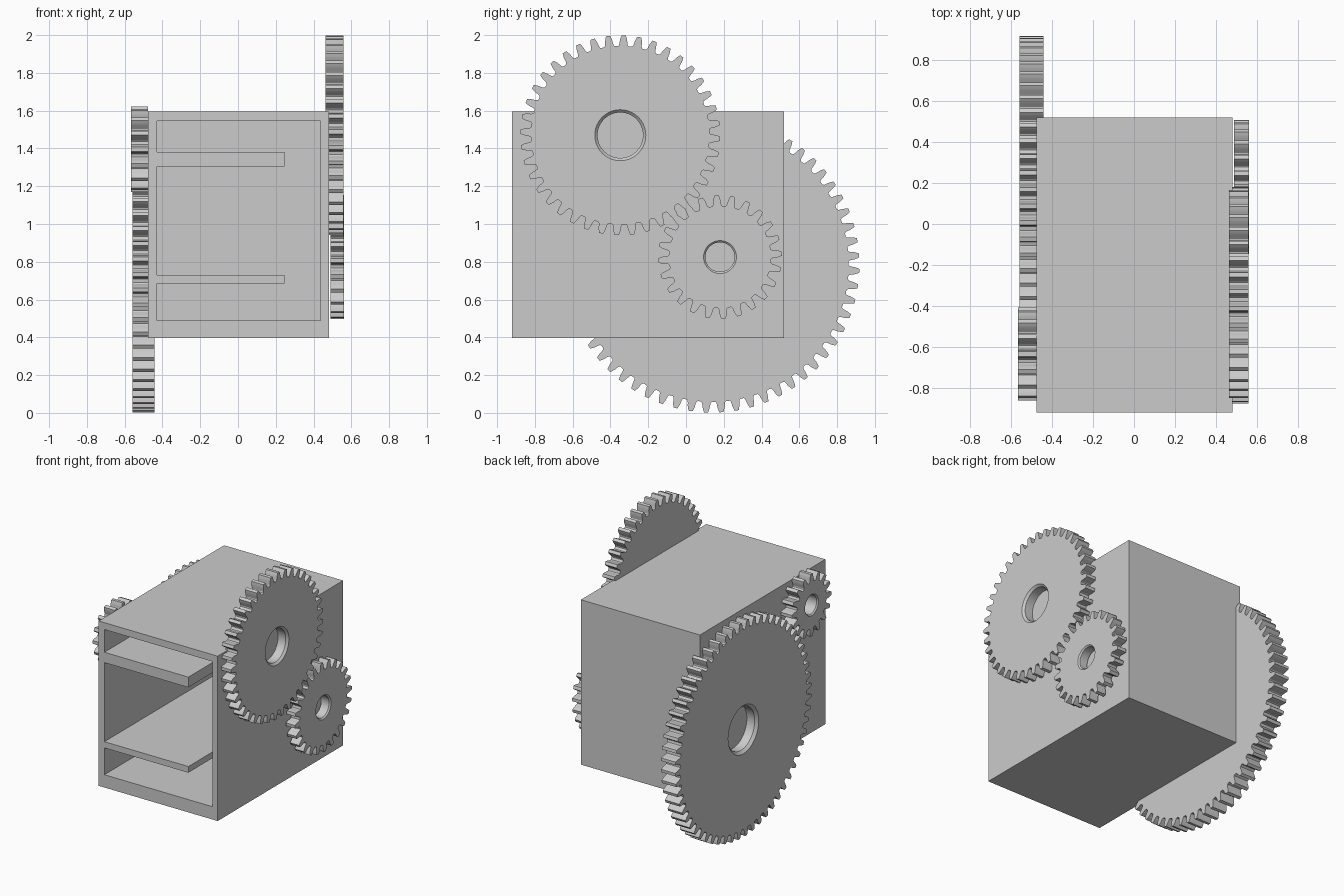
import bpy, bmesh, math

if "Cube" in bpy.data.objects:
    bpy.data.objects.remove(bpy.data.objects["Cube"], do_unlink=True)

GREY = (0.6, 0.6, 0.6, 1)
mat = bpy.data.materials.new("plain grey")
mat.use_nodes = True
mat.diffuse_color = GREY
mat.node_tree.nodes["Principled BSDF"].inputs["Base Color"].default_value = GREY

MODULE = 0.0252
# one tooth: (fraction of the pitch angle, height over the pitch circle in modules)
HALF_TOOTH = [(0.13, 1.0), (0.19, 0.5), (0.24, 0.0), (0.27, -0.6), (0.31, -1.05), (0.38, -1.25)]
TOOTH = [(-a, h) for a, h in reversed(HALF_TOOTH)] + HALF_TOOTH


def finish(name, bm):
    bmesh.ops.recalc_face_normals(bm, faces=bm.faces[:])
    mesh = bpy.data.meshes.new(name)
    bm.to_mesh(mesh)
    bm.free()
    mesh.materials.append(mat)
    obj = bpy.data.objects.new(name, mesh)
    bpy.context.collection.objects.link(obj)
    return obj


def bridge(bm, a, b):
    for i in range(len(a)):
        j = (i + 1) % len(a)
        bm.faces.new((a[i], a[j], b[j], b[i]))


def gear(name, teeth, cy, cz, x_in, x_out, bore, phase):
    """Spur gear on the x axis with a bore chamfered on its outer side."""
    pitch = 2 * math.pi / teeth
    profile = [(math.radians(phase) + (k + a) * pitch, MODULE * (teeth / 2 + h))
               for k in range(teeth) for a, h in TOOTH]
    bm = bmesh.new()

    def loop(x, radius=None):
        return [bm.verts.new((x, cy + (radius or r) * math.cos(t), cz + (radius or r) * math.sin(t)))
                for t, r in profile]

    chamfer = bore * 0.11
    x_step = x_out - math.copysign(chamfer, x_out)
    loops = [loop(x_in), loop(x_out), loop(x_out, bore), loop(x_step, bore - chamfer),
             loop(x_in, bore - chamfer)]
    for i, ring in enumerate(loops):
        bridge(bm, ring, loops[(i + 1) % len(loops)])
    obj = finish(name, bm)
    bpy.ops.object.select_all(action='DESELECT')
    obj.select_set(True)
    bpy.context.view_layer.objects.active = obj
    bpy.ops.object.shade_smooth_by_angle(angle=math.radians(15))


def rect(bm, y, x0, x1, z0, z1):
    return [bm.verts.new((x, y, z)) for x, z in ((x0, z0), (x1, z0), (x1, z1), (x0, z1))]


# Housing: open-fronted box
FRONT, BACK = -0.92, 0.52
bm = bmesh.new()
outer = (-0.476, 0.481, 0.397, 1.595)
inner = (-0.43, 0.438, 0.49, 1.545)
rings = [rect(bm, BACK, *outer), rect(bm, FRONT, *outer),
         rect(bm, FRONT, *inner), rect(bm, BACK - 0.05, *inner)]
for a, b in zip(rings, rings[1:]):
    bridge(bm, a, b)
bm.faces.new(rings[0])
bm.faces.new(rings[-1])
finish("housing", bm)

# Shelves fixed to one side wall
for name, z0, z1 in (("upper_shelf", 1.305, 1.38), ("lower_shelf", 0.685, 0.73)):
    bm = bmesh.new()
    a = rect(bm, FRONT, -0.43, 0.245, z0, z1)
    b = rect(bm, BACK - 0.05, -0.43, 0.245, z0, z1)
    bridge(bm, a, b)
    bm.faces.new(a)
    bm.faces.new(b)
    finish(name, bm)

# Gear pairs on both sides
gear("left_large_gear", 40, -0.348, 1.47, 0.463, 0.558, 0.135, 7)
gear("left_small_gear", 24, 0.18, 0.825, 0.489, 0.561, 0.087, 3.2)
gear("right_large_gear", 60, 0.137, 0.783, -0.442, -0.558, 0.175, 3.7)
gear("right_small_gear", 16, -0.635, 1.395, -0.476, -0.566, 0.077, 0)
